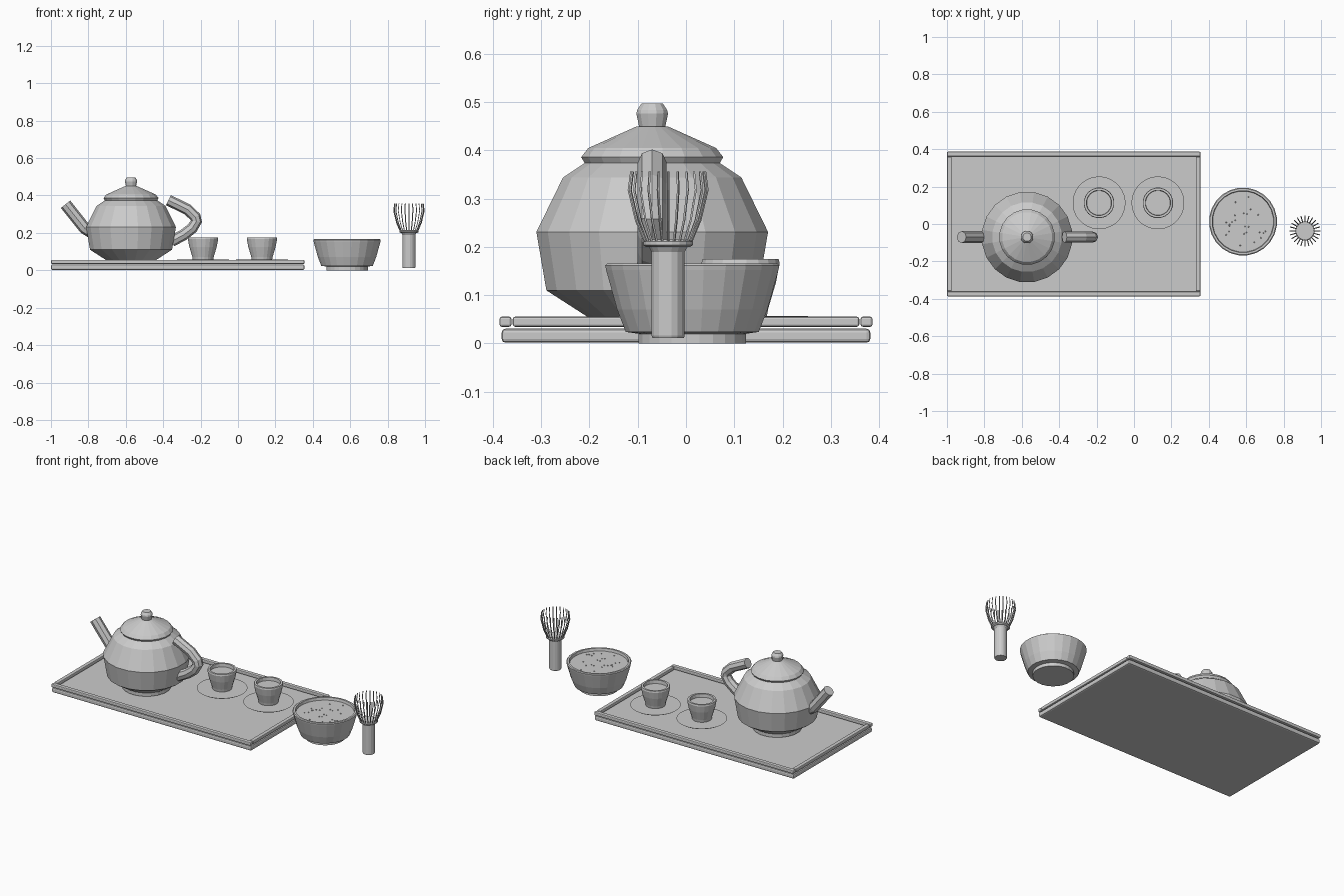
import bpy
import bmesh
import random
from math import sin, cos, pi, sqrt
from mathutils import Vector

cube = bpy.data.objects.get("Cube")
if cube:
    bpy.data.objects.remove(cube)

clay = bpy.data.materials.new("plain_grey")
clay.use_nodes = True
GREY = (0.6, 0.6, 0.6, 1)
clay.diffuse_color = GREY
clay.node_tree.nodes["Principled BSDF"].inputs["Base Color"].default_value = GREY


def add_object(name, data, location=(0, 0, 0)):
    obj = bpy.data.objects.new(name, data)
    obj.location = location
    bpy.context.collection.objects.link(obj)
    data.materials.append(clay)
    return obj


def finish(name, bm, location=(0, 0, 0)):
    bmesh.ops.recalc_face_normals(bm, faces=bm.faces)
    mesh = bpy.data.meshes.new(name)
    bm.to_mesh(mesh)
    bm.free()
    return add_object(name, mesh, location)


def lathe(name, profile, sides, x, y):
    """Turn (radius, z) points round a vertical axis and cap both ends."""
    bm = bmesh.new()
    rings = []
    for r, z in profile:
        angles = [2 * pi * (i + 0.5) / sides for i in range(sides)]
        rings.append([bm.verts.new((r * cos(a), r * sin(a), z)) for a in angles])
    for low, high in zip(rings, rings[1:]):
        for i in range(sides):
            j = (i + 1) % sides
            bm.faces.new((low[i], low[j], high[j], high[i]))
    bm.faces.new(rings[0])
    bm.faces.new(rings[-1])
    return finish(name, bm, (x, y, 0))


def bar(name, center, size, bevel):
    bm = bmesh.new()
    bmesh.ops.create_cube(bm, size=1)
    bmesh.ops.scale(bm, vec=size, verts=bm.verts)
    obj = finish(name, bm, center)
    mod = obj.modifiers.new("soft_edges", 'BEVEL')
    mod.width = bevel
    mod.segments = 2
    return obj


def tube(name, paths, radius, resolution):
    curve = bpy.data.curves.new(name, 'CURVE')
    curve.dimensions = '3D'
    curve.bevel_depth = radius
    curve.bevel_resolution = resolution
    curve.use_fill_caps = True
    for path in paths:
        spline = curve.splines.new('POLY')
        spline.use_smooth = False
        spline.points.add(len(path) - 1)
        for point, co in zip(spline.points, path):
            point.co = (*co, 1)
    return add_object(name, curve)


# Tray: a slab with four rails
TRAY_X = -0.322
bar("tray_base", (TRAY_X, 0, 0.016), (1.355, 0.764, 0.029), 0.008)
for side, label in ((-1, "right"), (1, "left")):
    bar(f"tray_rail_{label}", (TRAY_X + side * 0.665, 0, 0.045),
        (0.025, 0.718, 0.021), 0.005)
for side, label in ((-1, "front"), (1, "back")):
    bar(f"tray_rail_{label}", (TRAY_X, side * 0.374, 0.045),
        (1.355, 0.025, 0.021), 0.005)

# Teapot
POT_X, POT_Y = -0.572, -0.07
lathe("teapot_body", [(0.137, 0.035), (0.137, 0.056), (0.222, 0.11), (0.243, 0.231),
                      (0.187, 0.344), (0.137, 0.377)], 20, POT_X, POT_Y)
lathe("teapot_lid", [(0.142, 0.374), (0.149, 0.386), (0.134, 0.405),
                     (0.032, 0.45)], 20, POT_X, POT_Y)
lathe("teapot_knob", [(0.028, 0.449), (0.034, 0.476), (0.032, 0.484),
                      (0.023, 0.497)], 12, POT_X, POT_Y)
tube("teapot_spout", [[(x, POT_Y, z) for x, z in
                       ((-0.922, 0.353), (-0.82, 0.225), (-0.73, 0.17))]], 0.032, 2)
tube("teapot_handle", [[(x, POT_Y, z) for x, z in
                        ((-0.372, 0.375), (-0.27, 0.325), (-0.228, 0.285),
                         (-0.222, 0.262), (-0.245, 0.225), (-0.29, 0.19),
                         (-0.355, 0.155))]], 0.03, 2)

# Two cups, each with its saucer and drink
for x, label in ((-0.187, "right"), (0.128, "left")):
    lathe(f"saucer_{label}", [(0.132, 0.051), (0.141, 0.057)], 32, x, 0.113)
    lathe(f"cup_{label}", [(0.055, 0.055), (0.058, 0.072), (0.074, 0.125), (0.082, 0.166),
                           (0.08, 0.175), (0.068, 0.175), (0.066, 0.155)], 20, x, 0.113)

# Mixing bowl with filling and froth
BOWL_X, BOWL_Y = 0.583, 0.013
lathe("bowl", [(0.112, 0), (0.112, 0.02), (0.139, 0.024), (0.157, 0.07), (0.18, 0.152),
               (0.182, 0.162), (0.177, 0.166), (0.166, 0.166), (0.163, 0.15)],
      24, BOWL_X, BOWL_Y)
random.seed(4)
froth = bmesh.new()
for _ in range(24):
    a, r = random.uniform(0, 2 * pi), 0.14 * sqrt(random.random())
    blob = bmesh.ops.create_icosphere(froth, subdivisions=1, radius=0.004)
    bmesh.ops.translate(froth, vec=Vector((r * cos(a), r * sin(a), 0.15)),
                        verts=blob["verts"])
finish("bowl_froth", froth, (BOWL_X, BOWL_Y, 0))

# Whisk: handle, collar and a ring of curved tines
WHISK_X, WHISK_Y = 0.914, -0.037
lathe("whisk_handle", [(0.033, 0.011), (0.035, 0.016), (0.035, 0.19), (0.042, 0.202)],
      16, WHISK_X, WHISK_Y)
lathe("whisk_collar", [(0.046, 0.2), (0.052, 0.204), (0.052, 0.211), (0.046, 0.215)],
      20, WHISK_X, WHISK_Y)
tines = []
for i in range(24):
    a = 2 * pi * i / 24
    tines.append([(WHISK_X + r * cos(a), WHISK_Y + r * sin(a), z) for r, z in
                  ((0.047, 0.21), (0.066, 0.255), (0.081, 0.318), (0.076, 0.356))])
tube("whisk_tines", tines, 0.0028, 0)
